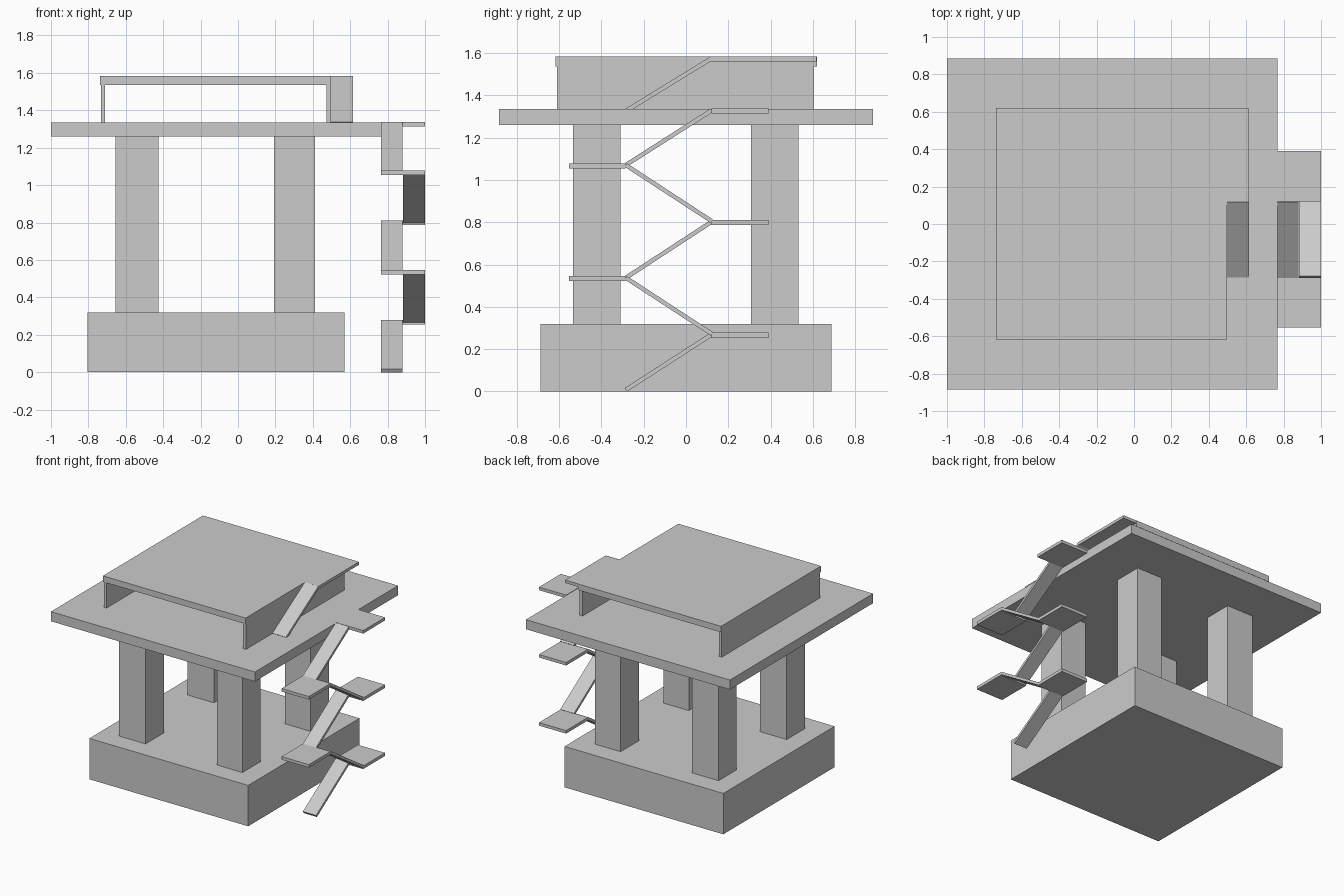
import bpy
import math
from mathutils import Vector

if "Cube" in bpy.data.objects:
    bpy.data.objects.remove(bpy.data.objects["Cube"])


def prism(name, x0, x1, profile):
    """Extrude a (y, z) quad profile from x0 to x1."""
    verts = [(x, y, z) for x in (x0, x1) for y, z in profile]
    faces = [(0, 3, 2, 1), (4, 5, 6, 7)]
    faces += [(i, (i + 1) % 4, (i + 1) % 4 + 4, i + 4) for i in range(4)]
    mesh = bpy.data.meshes.new(name)
    mesh.from_pydata(verts, [], faces)
    obj = bpy.data.objects.new(name, mesh)
    bpy.context.collection.objects.link(obj)
    return obj


def box(name, x, y, z):
    return prism(name, *x, [(y[0], z[0]), (y[1], z[0]), (y[1], z[1]), (y[0], z[1])])


def ramp(name, x, start, end, thick=0.02):
    """Sloped slab whose top edge runs between two (y, z) points, square-cut ends."""
    a, b = Vector(start), Vector(end)
    d = (b - a).normalized()
    down = Vector((d.y, -d.x)) if d.x > 0 else Vector((-d.y, d.x))
    pts = [a + down * thick, b + down * thick, b, a]
    if d.x < 0:
        pts.reverse()
    return prism(name, *x, [tuple(p) for p in pts])


# Base and four columns
box("base", (-0.805, 0.57), (-0.688, 0.688), (0, 0.32))
for side, x in (("left", (-0.655, -0.425)), ("right", (0.193, 0.413))):
    for end, y in (("front", (-0.535, -0.31)), ("back", (0.308, 0.533))):
        box(f"column_{end}_{side}", x, y, (0.32, 1.26))

# Upper deck, side walls and roof (open front and back)
box("deck", (-1.0, 0.766), (-0.885, 0.885), (1.26, 1.335))
box("wall_left", (-0.733, -0.711), (-0.61, 0.605), (1.335, 1.538))
box("wall_right", (0.472, 0.497), (-0.61, 0.605), (1.335, 1.538))
box("roof", (-0.737, 0.498), (-0.617, 0.619), (1.536, 1.583))

# Zigzag outer stair: alternating flights with a landing after each
inner, outer = (0.765, 0.879), (0.881, 1.0)
levels = [0.016, 0.278, 0.546, 0.811, 1.079, 1.338]
for i in range(5):
    z0, z1 = levels[i], levels[i + 1]
    if i % 2 == 0:
        ramp(f"stair_flight_{i + 1}", inner, (-0.29, z0), (0.116, z1))
        y = (0.12, 0.39)
    else:
        ramp(f"stair_flight_{i + 1}", outer, (0.127, z0 + 0.003), (-0.279, z1))
        y = (-0.553, -0.286)
    box(f"stair_landing_{i + 1}", (0.765, 1.0), y, (z1 - 0.024, z1))

# Roof stair and its walkway
ramp("roof_flight", (0.498, 0.615), (-0.285, 1.338), (0.116, 1.584))
box("roof_walkway", (0.498, 0.615), (0.114, 0.617), (1.56, 1.583))
